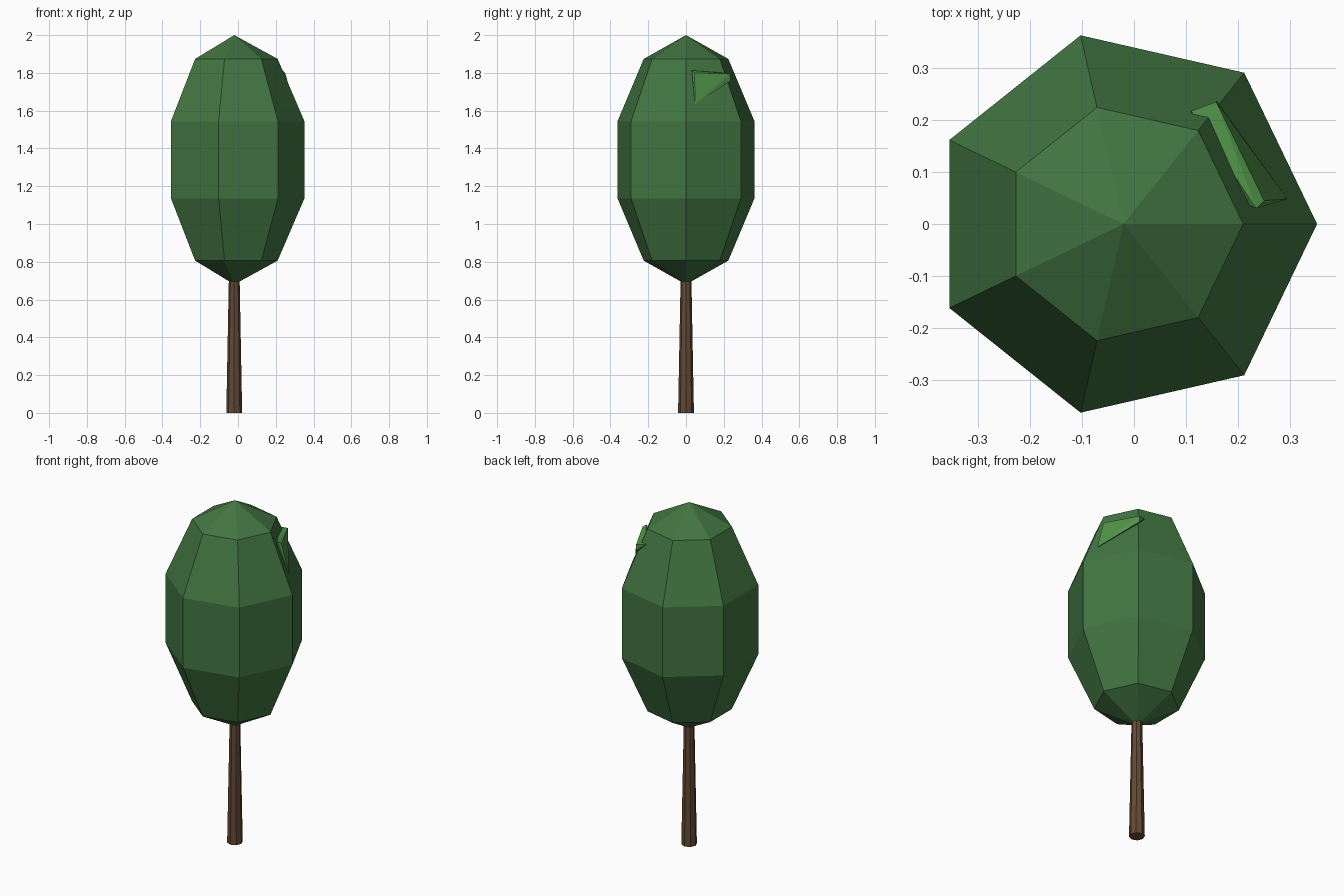
import bpy, bmesh, math

if "Cube" in bpy.data.objects:
    bpy.data.objects.remove(bpy.data.objects["Cube"])

CX = -0.02  # tree axis


def material(name, rgb):
    m = bpy.data.materials.new(name)
    m.diffuse_color = (*rgb, 1)
    m.use_nodes = True
    m.node_tree.nodes["Principled BSDF"].inputs["Base Color"].default_value = m.diffuse_color
    return m


def finish(bm, name, mat):
    bmesh.ops.recalc_face_normals(bm, faces=bm.faces[:])
    me = bpy.data.meshes.new(name)
    bm.to_mesh(me)
    bm.free()
    me.materials.append(mat)
    ob = bpy.data.objects.new(name, me)
    bpy.context.collection.objects.link(ob)
    return ob


leaf_green = material("leaf green", (0.054, 0.178, 0.054))
light_green = material("light green", (0.08, 0.29, 0.065))
bark_brown = material("bark brown", (0.125, 0.068, 0.035))

# Canopy: seven-sided faceted egg with a vertex row on +x
bm = bmesh.new()
bmesh.ops.create_uvsphere(bm, u_segments=7, v_segments=5, radius=1)
turn = min((math.atan2(v.co.y, v.co.x) for v in bm.verts
            if abs(v.co.z) < 0.9), key=abs)
c, s = math.cos(-turn), math.sin(-turn)
for v in bm.verts:
    x, y, z = v.co
    v.co = (CX + 0.391 * (x * c - y * s), 0.391 * (x * s + y * c),
            1.34 + 0.66 * z)
finish(bm, "canopy", leaf_green)

# Trunk: tapered post reaching into the canopy
bm = bmesh.new()
bmesh.ops.create_cone(bm, cap_ends=True, segments=8,
                      radius1=0.042, radius2=0.028, depth=0.74)
for v in bm.verts:
    v.co.x += CX
    v.co.z += 0.37
finish(bm, "trunk", bark_brown)

# Leaf tuft: small angular wedge poking out of the upper canopy
bm = bmesh.new()
for p in [(0.235, 0.03, 1.813), (0.25, 0.045, 1.80), (0.295, 0.048, 1.634),
          (0.158, 0.235, 1.795), (0.16, 0.235, 1.757), (0.11, 0.217, 1.80),
          (0.10, 0.09, 1.72)]:
    bm.verts.new(p)
bmesh.ops.convex_hull(bm, input=bm.verts[:])
finish(bm, "leaf_tuft", light_green)
